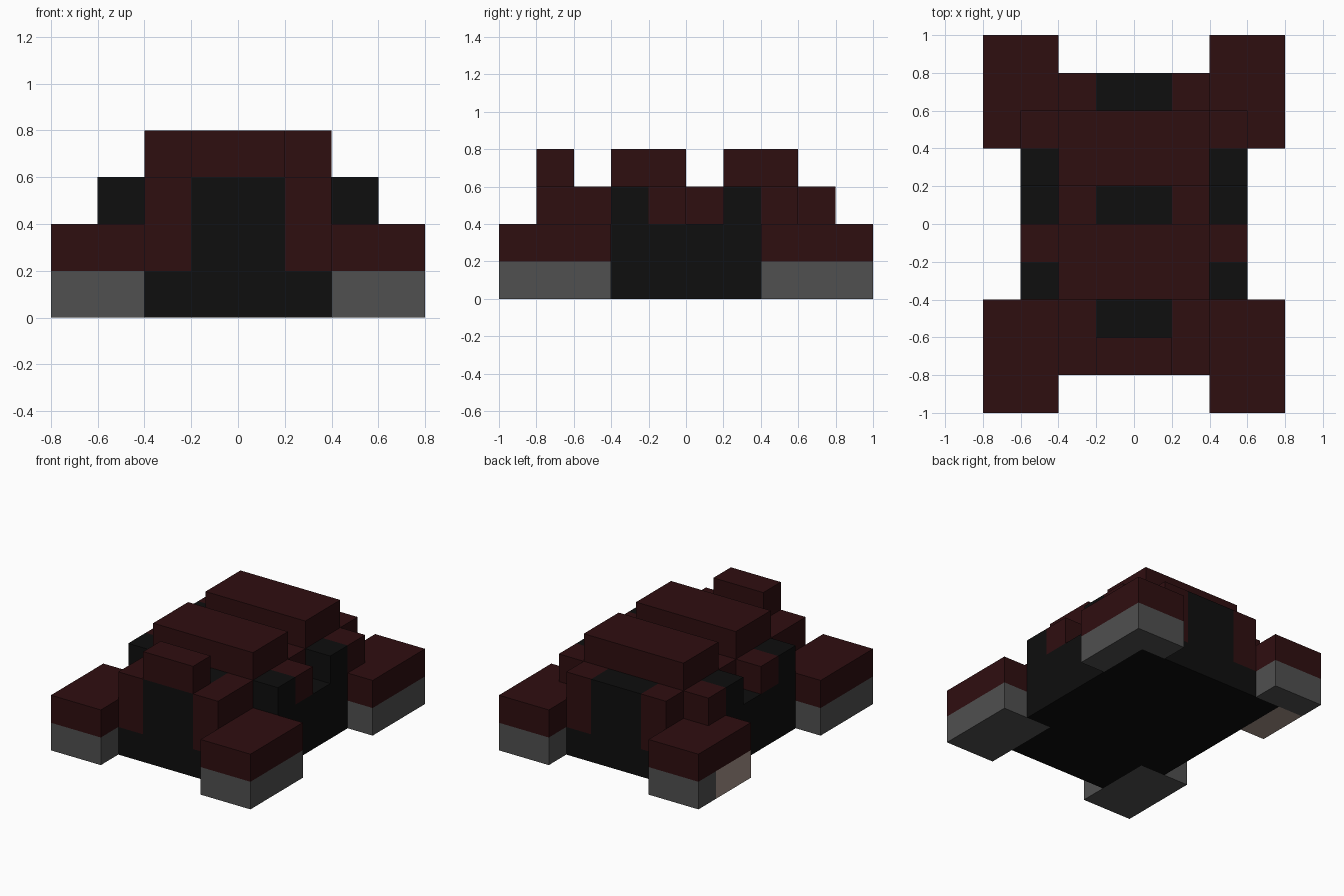
import bpy

U = 0.2  # one block of the model

old = bpy.data.objects.get("Cube")
if old:
    bpy.data.objects.remove(old, do_unlink=True)


def make_material(name, rgb):
    m = bpy.data.materials.new(name)
    m.use_nodes = True
    m.diffuse_color = (*rgb, 1)
    bsdf = next(n for n in m.node_tree.nodes if n.type == 'BSDF_PRINCIPLED')
    bsdf.inputs["Base Color"].default_value = (*rgb, 1)
    return m


RED = make_material("dark red", (0.028, 0.0044, 0.0052))
BLACK = make_material("black", (0.0044, 0.0044, 0.0044))
GRAY = make_material("gray", (0.08, 0.08, 0.08))
BEIGE = make_material("beige", (0.38, 0.29, 0.25))


def block(name, mat, x, y, z):
    """Box spanning the given ranges, counted in blocks."""
    bpy.ops.mesh.primitive_cube_add(size=1)
    o = bpy.context.object
    o.name = name
    for v in o.data.vertices:
        v.co = [U * (a + (b - a) * (c + 0.5)) for (a, b), c in zip((x, y, z), v.co)]
    o.data.materials.append(mat)


def pair(name, mat, x, y, z):
    """Matching boxes on both sides."""
    block("left_" + name, mat, x, y, z)
    block("right_" + name, mat, (-x[1], -x[0]), y, z)


# Black hull
block("hull_front", BLACK, (-2, 2), (-4, -2), (0, 1))
block("hull_middle", BLACK, (-3, 3), (-2, 2), (0, 2))
block("hull_back", BLACK, (-3, 3), (2, 4), (0, 1))
block("core", BLACK, (-1, 1), (-4, 4), (1, 3))

# Feet
pair("front_foot", GRAY, (2, 4), (-5, -2), (0, 1))
pair("back_foot_end", GRAY, (2, 4), (4, 5), (0, 1))
block("left_back_foot", GRAY, (3, 4), (2, 4), (0, 1))
block("right_back_foot", BEIGE, (-4, -3), (2, 4), (0, 1))

# Red fenders above the feet
pair("front_fender", RED, (2, 4), (-5, -2), (1, 2))
pair("back_fender", RED, (2, 4), (2, 5), (1, 2))

# Red shoulders and upper side walls
pair("front_shoulder", RED, (1, 2), (-4, -2), (1, 3))
pair("side_wall", RED, (1, 2), (-2, 2), (2, 3))
pair("back_shoulder", RED, (1, 2), (2, 4), (1, 3))

# Small blocks along the sides
pair("front_side_block", BLACK, (2, 3), (-2, -1), (2, 3))
pair("middle_side_block", RED, (2, 3), (-1, 0), (2, 3))
pair("back_side_block", BLACK, (2, 3), (1, 2), (2, 3))
pair("rear_side_block", RED, (2, 3), (2, 3), (2, 3))

# Raised plates on top
block("nose_block", RED, (-1, 1), (-4, -3), (3, 4))
block("front_top_bar", RED, (-2, 2), (-2, 0), (3, 4))
block("back_top_bar", RED, (-2, 2), (1, 3), (3, 4))
